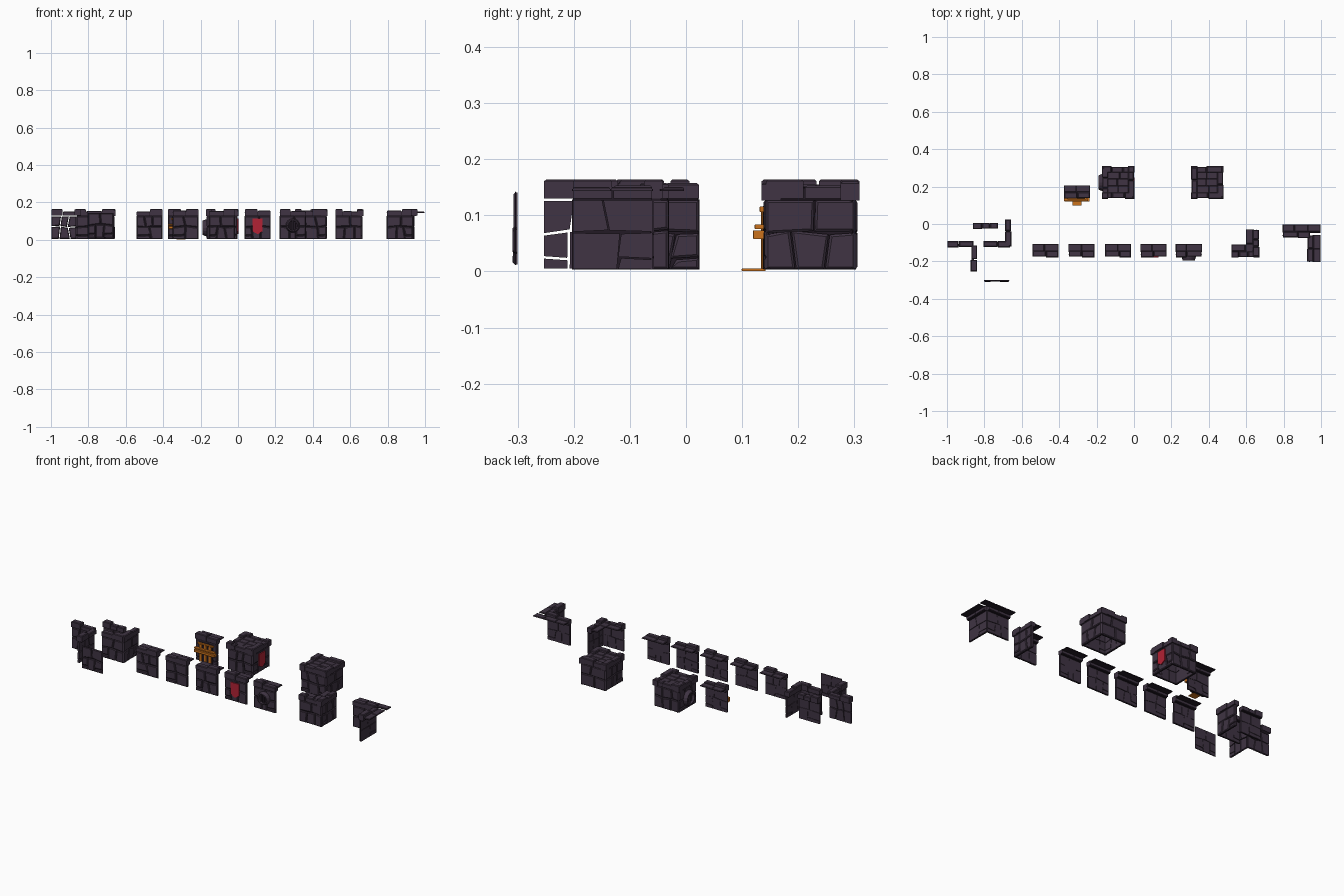
import bpy, math, random
from mathutils import Vector

if "Cube" in bpy.data.objects:
    bpy.data.objects.remove(bpy.data.objects["Cube"])

random.seed(7)
Z = Vector((0, 0, 1))
X = Vector((1, 0, 0))
Y = Vector((0, 1, 0))


def mat(name, col):
    m = bpy.data.materials.new(name)
    m.diffuse_color = (*col, 1)
    m.use_nodes = True
    m.node_tree.nodes["Principled BSDF"].inputs["Base Color"].default_value = m.diffuse_color
    return m


STONE = mat("purple_stone", (0.050, 0.034, 0.056))
MORTAR = mat("dark_mortar", (0.016, 0.010, 0.018))
RED = mat("banner_red", (0.45, 0.016, 0.035))
ORANGE = mat("orange_wood", (0.60, 0.17, 0.012))


def make(name, verts, faces, material):
    me = bpy.data.meshes.new(name)
    me.from_pydata([tuple(v) for v in verts], [], faces)
    me.materials.append(material)
    ob = bpy.data.objects.new(name, me)
    bpy.context.collection.objects.link(ob)
    return ob


class Geo:
    """Collects loops of points into prisms."""
    def __init__(self):
        self.v, self.f = [], []

    def loft(self, rings):
        b, n = len(self.v), len(rings[0])
        for r in rings:
            self.v += r
        for k in range(len(rings) - 1):
            for i in range(n):
                j = (i + 1) % n
                self.f.append((b + k * n + i, b + k * n + j, b + (k + 1) * n + j, b + (k + 1) * n + i))
        self.f.append(tuple(b + i for i in reversed(range(n))))
        self.f.append(tuple(b + (len(rings) - 1) * n + i for i in range(n)))

    def stone(self, o, u, w, n, quad, d0, d1, bev=0.004):
        """Quad (a, b) corners in the u/w plane, extruded along n with a bevelled front."""
        ca = sum(q[0] for q in quad) / 4
        cb = sum(q[1] for q in quad) / 4
        ins = [(a - math.copysign(min(bev, abs(a - ca) * .6), a - ca),
                b - math.copysign(min(bev, abs(b - cb) * .6), b - cb)) for a, b in quad]
        P = lambda q, d: [o + u * a + w * b + n * d for a, b in q]
        self.loft([P(quad, d0), P(quad, d1 - bev * .8), P(ins, d1)])

    def box(self, o, u, n, a0, a1, z0, z1, d0, d1):
        self.stone(o, u, Z, n, [(a0, z0), (a1, z0), (a1, z1), (a0, z1)], d0, d1, 0.0015)


def splits(width, count):
    s = [0] + [width * (i + random.uniform(-.17, .17)) / count for i in range(1, count)] + [width]
    return s


def panel(name, o, u, n, width=0.14, plate=True, cap=True, gap=0.0012, backing=True,
          rows=(0.003, 0.07, 0.128), depth=0.012, ext=(0, 0)):
    """Stone wall face; o is the lower left corner of its backing sheet."""
    o = Vector(o)
    g, m = Geo(), Geo()
    ph = random.uniform(0, 6)

    def edge(r, a):
        wave = 0.004 * math.sin(a * 45 + ph + r) if 0 < r < len(rows) - 1 else 0
        return rows[r] + wave
    # face stones
    for r in range(len(rows) - 1):
        s = splits(width, 3 if (r == 0) != (random.random() < .3) else 2)
        tilt = [0] + [random.uniform(-.006, .006) for _ in s[1:-1]] + [0]
        for i in range(len(s) - 1):
            a0, a1 = s[i] + gap, s[i + 1] - gap
            lo = [edge(r, a0) + gap, edge(r, a1) + gap]
            hi = [edge(r, a0) - gap + edge(r + 1, a0) - edge(r, a0), edge(r + 1, a1) - gap]
            parts = [(lo, hi)]
            if r == 0 and i != 1 and random.random() < .6:
                c = rows[0] + 0.019
                parts = [(lo, [c - gap, c + .003 - gap]), ([c + gap, c + .003 + gap], hi)]
            for l, h in parts:
                t0, t1 = tilt[i], tilt[i + 1]
                g.stone(o, u, Z, n, [(a0 - t0, l[0]), (a1 - t1, l[1]), (a1 + t1, h[1]), (a0 + t0, h[0])],
                        -0.002, depth + random.uniform(-.001, .001))
    if backing:
        m.box(o, u, n, 0, width, rows[0], rows[-1], 0.001, 0.005 if depth > .008 else 0.003)
    # row of cap stones
    if cap:
        s = splits(width, random.choice((2, 3)))
        big = random.randrange(len(s) - 1)
        for i in range(len(s) - 1):
            top = 0.164 if i == big else random.uniform(.152, .158)
            f = 0.016 if i == big else 0.013
            g.stone(o, u, n, Z, [(s[i] + gap, f), (s[i] + gap, -.018),
                                 (s[i + 1] - gap, -.018), (s[i + 1] - gap, f)][::-1], 0.13, top)
        if backing:
            m.box(o, u, n, 0.002, width - .002, .126, .15, -.014, .010)
    # flat paving running back from the caps
    if plate:
        lo, hi = -ext[0], width + ext[1]
        s = [lo + t for t in splits(hi - lo, 2 if hi - lo < .17 else 3)]
        for i in range(len(s) - 1):
            g.stone(o, u, n, Z, [(s[i] + gap, -.055), (s[i + 1] - gap, -.055),
                                 (s[i + 1] - gap, -.019), (s[i] + gap, -.019)], .1445, .150, .002)
        m.box(o, u, n, lo, hi, .1435, .1465, -.055, -.012)
    make(name + "_stones", g.v, g.f, STONE)
    if m.v:
        make(name + "_mortar", m.v, m.f, MORTAR)


def corner_block(name, x, y, top=0.160, h=0.016):
    g = Geo()
    g.stone(Vector((x, y, 0)), X, Y, Z, [(-h, -h), (h, -h), (h, h), (-h, h)], .126, top)
    make(name, g.v, g.f, STONE)


def banner(name, o, u, n):
    """Pointed cloth hanging on a face."""
    g, o = Geo(), Vector(o)
    out = [(-.027, .115), (-.027, .045), (0, .030), (.027, .045), (.027, .115)]
    g.loft([[o + u * a + Z * b + n * d for a, b in out] for d in (.012, .018)])
    make(name, g.v, g.f, RED)


def drain(name, o, u, n, r):
    """Round stone pipe mouth with a barred grate; o is its centre."""
    o, g, k = Vector(o), Geo(), Geo()
    N = 16

    def ring(rad, d):
        return [o + n * d + u * rad * math.cos(2 * math.pi * i / N) + Z * rad * math.sin(2 * math.pi * i / N)
                for i in range(N)]
    g.loft([ring(r * 1.05, -.002), ring(r * 1.05, .016), ring(r * .88, .034), ring(r * .70, .034), ring(r * .68, .016)])
    k.loft([ring(r * .69, .010), ring(r * .69, .018)])
    make(name + "_rim", g.v, g.f, STONE)
    make(name + "_hole", k.v, k.f, MORTAR)
    b = Geo()
    for t in (-.4, 0, .4):
        hh = r * .68 * math.sqrt(1 - t * t / .47)
        b.box(o, u, n, t * r - .003, t * r + .003, -hh, hh, .017, .027)
    make(name + "_bars", b.v, b.f, STONE)


# straight walls in the front row
for i, x in enumerate((-0.543, -0.35, -0.155, 0.035, 0.223)):
    panel("straight_wall_%d" % (i + 1), (x, -.162, 0), X, -Y)
banner("wall_banner", (0.105, -.162, 0), X, -Y)
drain("wall_drain", (0.293, -.162, .076), X, -Y, .036)

# outer corner wall
panel("outer_corner_front", (.52, -.164, 0), X, -Y, .144)
panel("outer_corner_side", (.654, -.174, 0), Y, X, .144)
corner_block("outer_corner_cap", .654, -.164)

# inner corner wall
panel("inner_corner_back", (.795, -.059, 0), X, -Y, .146, ext=(0, .057))
panel("inner_corner_side", (.941, -.059, 0), -Y, -X, .144)

# thin walls without paving
panel("thin_inner_corner_back", (-1.0, -.109, 0), X, -Y, .143, plate=False, backing=False, gap=.0022)
panel("thin_inner_corner_side", (-.857, -.112, 0), -Y, -X, .143, plate=False, backing=False, gap=.0022)
panel("thin_straight_wall", (-.862, -.012, 0), X, -Y, .135, plate=False)
panel("thin_outer_corner_front", (-.805, -.109, 0), X, -Y, .143, plate=False)
panel("thin_outer_corner_side", (-.671, -.119, 0), Y, X, .143, plate=False)
corner_block("thin_outer_corner_cap", -.671, -.105)
panel("flat_wall_panel", (-.803, -.302, 0), X, -Y, .137, plate=False, cap=False,
      rows=(.011, .08, .142), depth=.006)

# square pillars: four faces, corner caps and a paved top
for k, cx in enumerate((-.085, .392)):
    c = Vector((cx, .222, 0))
    for j, (u, n) in enumerate(((X, -Y), (Y, X), (-X, Y), (-Y, -X))):
        panel("pillar_%d_face_%d" % (k + 1, j + 1), c + n * .071 - u * .081, u, n, .162, plate=False)
        corner_block("pillar_%d_corner_%d" % (k + 1, j + 1), *(c + n * .070 + u * .070).xy, top=.158 + .002 * j, h=.017)
    g, m = Geo(), Geo()
    for r in range(3):
        s = splits(.112, 2)
        for i in range(2):
            a0, a1, b0 = s[i] - .055, s[i + 1] - .057, -.056 + r * .0375
            g.stone(c, X, Y, Z, [(a0, b0), (a1, b0), (a1, b0 + .0355), (a0, b0 + .0355)], .144, .151, .002)
    m.stone(c, X, Y, Z, [(-.06, -.06), (.06, -.06), (.06, .06), (-.06, .06)], .143, .146, .001)
    make("pillar_%d_paving" % (k + 1), g.v, g.f, STONE)
    make("pillar_%d_paving_mortar" % (k + 1), m.v, m.f, MORTAR)
banner("pillar_banner", (-.085 + .071, .222, 0), Y, X)
drain("pillar_drain", (-.085 - .071, .222, .064), -Y, -X, .043)

# doorway wall with an orange timber gate
panel("door_wall", (-.375, .152, 0), X, -Y)
o = Vector((-.305, .152, 0))
g = Geo()
g.box(o, X, -Y, -.045, .045, .003, .118, .008, .0145)
make("door_dark_opening", g.v, g.f, MORTAR)
g = Geo()
for a in (-.042, -.012, .018):
    g.box(o, X, -Y, a, a + .018, .004, .116, .013, .018)
g.box(o, X, -Y, -.066, .066, .058, .073, .012, .033)
g.box(o, X, -Y, -.068, .060, .076, .084, .012, .030)
g.box(o, X, -Y, -.050, .050, .106, .116, .012, .021)
make("door_timbers", g.v, g.f, ORANGE)
g = Geo()
g.box(o, X, -Y, -.023, .023, .001, .005, .010, .053)
make("door_threshold", g.v, g.f, ORANGE)
